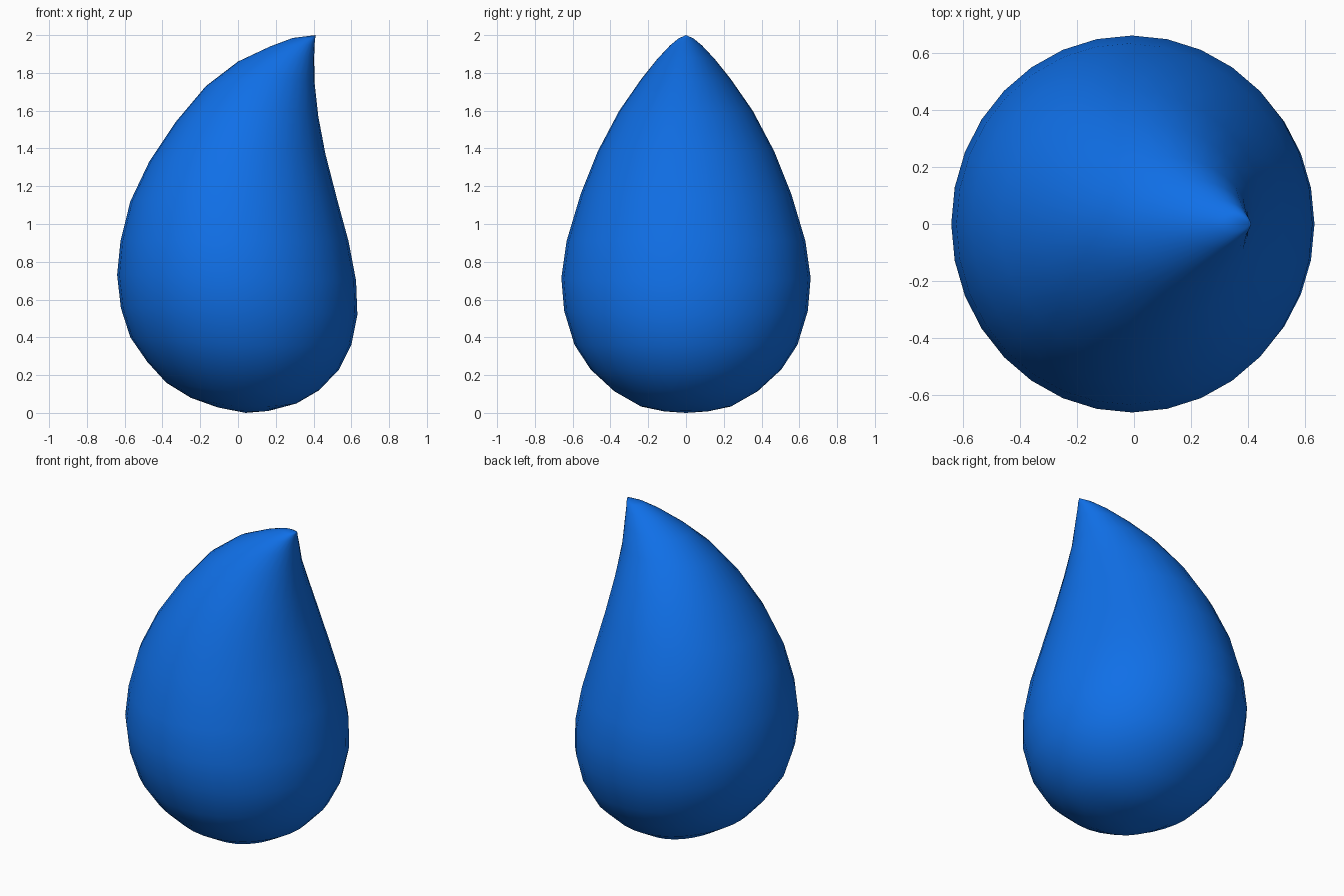
import bpy, bmesh
from math import sin, cos, pi

# Stacked cross-sections: left x, left z, right x, right z, half depth in y, side z
RINGS = [
    (-0.11, 0.03, 0.16, 0.01, 0.12, 0.01),
    (-0.25, 0.08, 0.31, 0.05, 0.24, 0.035),
    (-0.38, 0.16, 0.43, 0.12, 0.38, 0.115),
    (-0.48, 0.27, 0.535, 0.23, 0.505, 0.23),
    (-0.57, 0.40, 0.60, 0.36, 0.59, 0.36),
    (-0.62, 0.555, 0.632, 0.52, 0.645, 0.54),
    (-0.64, 0.73, 0.625, 0.70, 0.66, 0.715),
    (-0.622, 0.91, 0.585, 0.91, 0.632, 0.91),
    (-0.57, 1.12, 0.525, 1.13, 0.557, 1.16),
    (-0.47, 1.33, 0.463, 1.37, 0.467, 1.385),
    (-0.33, 1.54, 0.425, 1.57, 0.353, 1.60),
    (-0.17, 1.73, 0.405, 1.75, 0.235, 1.77),
    (0.00, 1.86, 0.403, 1.88, 0.155, 1.87),
    (0.17, 1.94, 0.405, 1.95, 0.085, 1.945),
    (0.29, 1.985, 0.409, 1.985, 0.04, 1.982),
]
SEGMENTS = 32


def add_ring(bm, xl, zl, xr, zr, ry, zm):
    verts = []
    for i in range(SEGMENTS):
        c, s = cos(2 * pi * i / SEGMENTS), sin(2 * pi * i / SEGMENTS)
        x = (xl + xr) / 2 + (xr - xl) / 2 * c
        z = zm * s * s + (zl + zr) / 2 * c * c + (zr - zl) / 2 * c
        verts.append(bm.verts.new((x, ry * s, z)))
    return verts


bm = bmesh.new()
rings = [add_ring(bm, *r) for r in RINGS]
base = bm.verts.new((0.04, 0, 0))
tip = bm.verts.new((0.41, 0, 2))

# Skin the rings, then close the rounded base and the pointed tip
for i in range(SEGMENTS):
    j = (i + 1) % SEGMENTS
    for a, b in zip(rings, rings[1:]):
        bm.faces.new((a[i], a[j], b[j], b[i]))
    bm.faces.new((base, rings[0][j], rings[0][i]))
    bm.faces.new((tip, rings[-1][i], rings[-1][j]))
for f in bm.faces:
    f.smooth = True
bmesh.ops.recalc_face_normals(bm, faces=bm.faces)

mesh = bpy.data.meshes.new("droplet")
bm.to_mesh(mesh)
bm.free()
droplet = bpy.data.objects.new("droplet", mesh)
bpy.context.collection.objects.link(droplet)

# Blue surface
blue = bpy.data.materials.new("blue")
blue.diffuse_color = (0.005, 0.16, 0.80, 1)
mesh.materials.append(blue)
